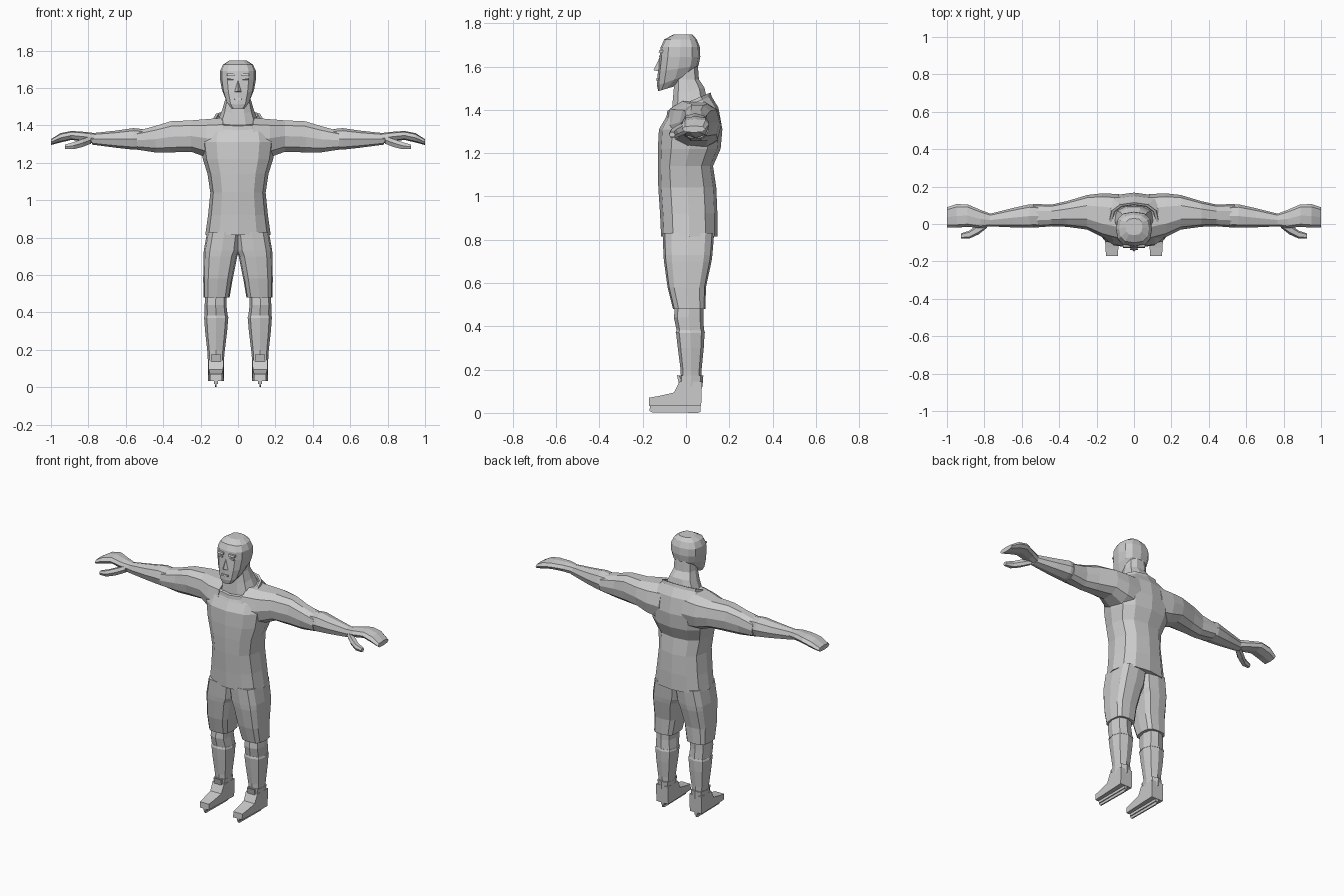
import bpy, bmesh, math

grey = bpy.data.materials.new("plain grey")
grey.diffuse_color = (0.6, 0.6, 0.6, 1)


def finish(name, bm, mirror=False):
    bmesh.ops.recalc_face_normals(bm, faces=bm.faces)
    me = bpy.data.meshes.new(name)
    bm.to_mesh(me)
    bm.free()
    me.materials.append(grey)
    ob = bpy.data.objects.new(name, me)
    bpy.context.collection.objects.link(ob)
    if mirror:
        mod = ob.modifiers.new("mirror", 'MIRROR')
        mod.use_mirror_merge = False
    return ob


def section(a0, a1, b0, b1, n, power):
    """Rounded-box outline spanning a0..a1 by b0..b1."""
    pts = []
    for i in range(n):
        t = 2 * math.pi * i / n
        c, s = math.cos(t), math.sin(t)
        c = math.copysign(abs(c) ** power, c) if abs(c) > 1e-6 else 0
        s = math.copysign(abs(s) ** power, s) if abs(s) > 1e-6 else 0
        pts.append(((a0 + a1) / 2 + c * (a1 - a0) / 2,
                    (b0 + b1) / 2 + s * (b1 - b0) / 2))
    return pts


def loft(name, rings, n=12, power=0.8, axis='Z', mirror=False):
    """Rings: (position, a0, a1, b0, b1, slope); Z uses x,y and X uses y,z."""
    bm = bmesh.new()
    loops = []
    for r in rings:
        pos, a0, a1, b0, b1 = r[:5]
        slope = r[5] if len(r) > 5 else 0
        loop = []
        for a, b in section(a0, a1, b0, b1, n, power):
            if axis == 'Z':
                co = (a, b, pos + slope * (b - (b0 + b1) / 2))
            else:
                co = (pos, a, b)
            loop.append(bm.verts.new(co))
        loops.append(loop)
    for lo, hi in zip(loops, loops[1:]):
        for i in range(n):
            j = (i + 1) % n
            bm.faces.new((lo[i], lo[j], hi[j], hi[i]))
    bm.faces.new(loops[0])
    bm.faces.new(loops[-1])
    return finish(name, bm, mirror)


def body(rings):
    """Symmetric rings: (z, half width, front y, back y, slope)."""
    return [(r[0], -r[1], r[1], r[2], r[3], r[4] if len(r) > 4 else 0) for r in rings]


def slab(name, profile, x0, x1, mirror=False, taper=0.0):
    """Side profile in y,z extruded across x, narrowed towards the front."""
    bm = bmesh.new()
    sides = []
    for x, sign in ((x0, 1), (x1, -1)):
        sides.append([bm.verts.new((x + sign * taper * max(0, -y), y, z)) for y, z in profile])
    n = len(profile)
    for i in range(n):
        j = (i + 1) % n
        bm.faces.new((sides[0][i], sides[0][j], sides[1][j], sides[1][i]))
    bm.faces.new(sides[0])
    bm.faces.new(sides[1])
    return finish(name, bm, mirror)


# Shirt body
loft("shirt", body([
    (0.815, .175, -.115, .145), (0.92, .160, -.120, .145), (1.04, .148, -.128, .140),
    (1.14, .163, -.130, .125), (1.22, .188, -.130, .160), (1.31, .200, -.125, .168),
    (1.385, .190, -.095, .150, .2), (1.425, .130, -.085, .115, .42)]))
# Collar band
loft("collar", body([
    (1.412, .136, -.090, .120, .42), (1.438, .132, -.086, .114, .42),
    (1.438, .118, -.074, .104, .42), (1.425, .116, -.072, .102, .42)]))
# Neck
loft("neck", body([
    (1.415, .112, -.070, .100, .42), (1.485, .084, -.062, .088, .25),
    (1.54, .068, -.055, .062), (1.63, .062, -.050, .055)]), n=10)
# Head
loft("head", body([
    (1.497, .040, -.128, -.055, .3), (1.54, .066, -.134, .030, .35),
    (1.59, .086, -.130, .058, .15), (1.645, .096, -.122, .066), (1.69, .096, -.117, .064),
    (1.725, .080, -.100, .050), (1.747, .045, -.060, .030)]), n=12, power=0.75)

# Nose
bm = bmesh.new()
nv = [bm.verts.new(c) for c in ((0, -.118, 1.65), (-.022, -.122, 1.577),
                                (.022, -.122, 1.577), (0, -.150, 1.583))]
for f in ((0, 1, 3), (0, 3, 2), (1, 2, 3), (0, 2, 1)):
    bm.faces.new([nv[i] for i in f])
finish("nose", bm)

# Brow ridges, eyes and mouth
slab("brow", [(-.10, 1.662), (-.127, 1.664), (-.123, 1.676), (-.10, 1.678)], .018, .060, True)
slab("eye", [(-.10, 1.642), (-.124, 1.644), (-.123, 1.653), (-.10, 1.655)], .025, .055, True)
slab("lips", [(-.11, 1.535), (-.138, 1.536), (-.136, 1.546), (-.11, 1.548)], -.022, .022)

# Arms: shoulder and sleeve, forearm, hand, thumb
loft("sleeve", [
    (.08, -.095, .160, 1.21, 1.445), (.17, -.070, .164, 1.225, 1.437),
    (.25, -.030, .155, 1.255, 1.430), (.36, -.015, .122, 1.252, 1.425),
    (.44, -.012, .104, 1.252, 1.400), (.54, -.020, .107, 1.268, 1.372)],
    n=10, axis='X', mirror=True)
loft("forearm", [
    (.51, -.015, .100, 1.270, 1.380), (.56, -.020, .105, 1.270, 1.385),
    (.65, -.018, .085, 1.280, 1.372), (.78, -.012, .052, 1.297, 1.358)],
    n=8, axis='X', mirror=True)
loft("hand", [
    (.76, -.010, .052, 1.300, 1.358), (.82, -.022, .075, 1.313, 1.365),
    (.89, -.015, .105, 1.322, 1.370), (.95, -.020, .106, 1.308, 1.358),
    (1.0, -.018, .090, 1.295, 1.326)], n=8, axis='X', mirror=True)
loft("thumb", [
    (.785, -.020, .025, 1.300, 1.345), (.83, -.055, .000, 1.282, 1.330),
    (.88, -.078, -.035, 1.270, 1.312), (.925, -.078, -.050, 1.272, 1.298)],
    n=6, axis='X', mirror=True)

# Shorts
loft("shorts_leg", [
    (.48, .045, .185, -.060, .090), (.58, .028, .186, -.085, .092),
    (.70, .004, .184, -.102, .118), (.73, -.010, .183, -.104, .122),
    (.83, -.02, .165, -.108, .130)], n=12, power=0.6, mirror=True)

# Lower legs with a raised sock band
loft("lower_leg", [
    (.11, .082, .154, -.022, .070), (.20, .070, .165, -.025, .072),
    (.30, .058, .176, -.038, .082), (.37, .052, .181, -.046, .086)],
    n=8, power=0.75, mirror=True)
loft("sock_band", [
    (.37, .050, .183, -.048, .088), (.382, .054, .179, -.044, .084)],
    n=8, power=0.75, mirror=True)
loft("knee", [
    (.38, .055, .178, -.043, .083), (.44, .062, .178, -.056, .080),
    (.50, .060, .176, -.050, .080)], n=8, power=0.75, mirror=True)

# Skates: boot, cuff, tongue, blade holder and blade
slab("boot", [(-.172, .034), (-.170, .070), (-.125, .078), (-.055, .094), (-.030, .145),
              (.074, .145), (.070, .034)], .076, .160, True, taper=.06)
loft("boot_cuff", [
    (.12, .076, .160, -.034, .076), (.172, .073, .163, -.032, .080)],
    n=8, power=0.7, mirror=True)
slab("tongue", [(-.030, .12), (-.042, .175), (-.028, .170), (-.015, .12)], .092, .144, True)
slab("blade_holder", [(-.165, .018), (-.168, .036), (.068, .036), (.066, .018)],
     .108, .128, True)
slab("blade", [(-.168, .010), (-.160, .003), (.055, 0), (.068, .006), (.068, .02), (-.168, .02)],
     .114, .122, True)
